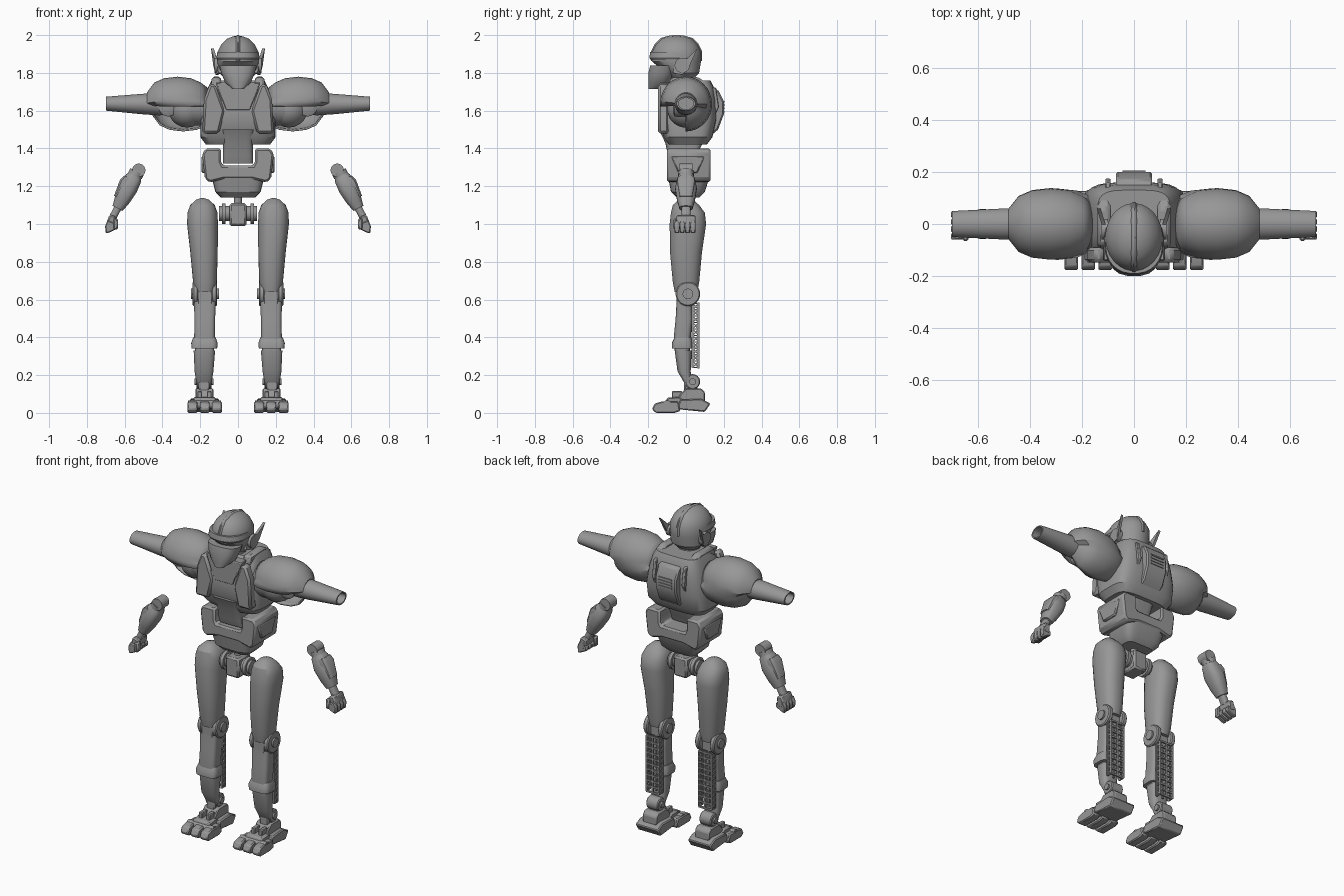
import bpy, bmesh
from math import sin, cos, pi, radians, copysign
from mathutils import Vector, Matrix

cube = bpy.data.objects.get("Cube")
if cube:
    bpy.data.objects.remove(cube, do_unlink=True)

grey = bpy.data.materials.new("plain grey")
grey.use_nodes = True
COLOUR = (.31, .31, .31, 1)
grey.diffuse_color = COLOUR
grey.node_tree.nodes["Principled BSDF"].inputs["Base Color"].default_value = COLOUR


def finish(name, bm, mirror=False, bevel=0, shell=0):
    """Turn a bmesh into a shaded object, optionally mirrored to the other side."""
    bmesh.ops.recalc_face_normals(bm, faces=bm.faces)
    mesh = bpy.data.meshes.new(name)
    bm.to_mesh(mesh)
    bm.free()
    mesh.materials.append(grey)
    mesh.polygons.foreach_set("use_smooth", [True] * len(mesh.polygons))
    mesh.set_sharp_from_angle(angle=radians(32))
    obj = bpy.data.objects.new(name, mesh)
    bpy.context.collection.objects.link(obj)
    if shell:
        solid = obj.modifiers.new("thickness", "SOLIDIFY")
        solid.thickness, solid.offset = shell, 0
    if bevel:
        mod = obj.modifiers.new("bevel", "BEVEL")
        mod.width, mod.segments = bevel, 1
        mod.limit_method = "ANGLE"
    if mirror:
        mod = obj.modifiers.new("mirror", "MIRROR")
        mod.use_mirror_merge = False
    return obj


def along_x(v):
    return Vector((v.z, v.y, v.x))


def along_y(v):
    return Vector((v.x, v.z, v.y))


def loft(name, sections, power=2, sides=28, place=Vector, **options):
    """Skin rounded cross-sections (height, centre x, centre y, radius x, radius y)."""
    bm = bmesh.new()
    rings = []
    for h, cx, cy, rx, ry in sections:
        ring = []
        for i in range(sides):
            a = 2 * pi * (i + .5) / sides
            x = copysign(abs(cos(a)) ** (2 / power), cos(a))
            y = copysign(abs(sin(a)) ** (2 / power), sin(a))
            ring.append(bm.verts.new(place(Vector((cx + rx * x, cy + ry * y, h)))))
        rings.append(ring)
    for low, high in zip(rings, rings[1:]):
        for i in range(sides):
            j = (i + 1) % sides
            bm.faces.new((low[i], low[j], high[j], high[i]))
    bm.faces.new(rings[0])
    bm.faces.new(rings[-1])
    return finish(name, bm, **options)


def prism(name, points, axis, lo, hi, lean=0, **options):
    """Extrude a profile along x (points are y, z) or along y (points are x, z)."""
    bm = bmesh.new()
    ends = []
    for depth in (lo, hi):
        if axis == "x":
            ring = [bm.verts.new((depth + lean * u, u, v)) for u, v in points]
        else:
            ring = [bm.verts.new((u, depth + lean * v, v)) for u, v in points]
        bm.faces.new(ring)
        ends.append(ring)
    for i in range(len(points)):
        j = (i + 1) % len(points)
        bm.faces.new((ends[0][i], ends[0][j], ends[1][j], ends[1][i]))
    return finish(name, bm, **options)


def box(name, x, y, z, **options):
    corners = [(y[0], z[0]), (y[1], z[0]), (y[1], z[1]), (y[0], z[1])]
    return prism(name, corners, "x", x[0], x[1], **options)


def axle(name, x0, x1, y, z, r, **options):
    return loft(name, [(x0, z, y, r, r), (x1, z, y, r, r)], place=along_x, **options)


def both_sides(points):
    return points + [(-x, z) for x, z in reversed(points)]


# Head: skull, crest, face mask, visor and swept ear fins
skull = [(1.77, 0, -.02, .07, .06), (1.8, 0, -.02, .1, .09), (1.86, 0, -.05, .11, .13),
         (1.91, 0, -.05, .11, .13), (1.95, 0, -.05, .09, .11), (1.98, 0, -.05, .06, .08),
         (1.992, 0, -.05, .03, .04), (1.996, 0, -.05, .01, .01)]
loft("skull", skull)
loft("crest", [(h + .004, x, y, rx * .3, ry + .006) for h, x, y, rx, ry in skull[2:]])
loft("face_mask", [(1.715, 0, -.17, .03, .03), (1.75, 0, -.14, .07, .06),
                   (1.8, 0, -.13, .09, .07), (1.84, 0, -.12, .1, .07)], power=2.6, sides=16)
loft("brow_visor", [(1.87, 0, -.07, .11, .12), (1.88, 0, -.07, .115, .125),
                    (1.91, 0, -.07, .11, .12)], power=2.3)
axle("ear_disc", .1, .125, -.02, 1.84, .04, mirror=True)
prism("ear_fin", [(-.07, 1.8), (-.02, 1.79), (.02, 1.84), (.06, 1.93), (.01, 1.88), (-.06, 1.85)],
      "x", .11, .125, lean=.3, mirror=True)
loft("neck", [(1.7, 0, -.03, .07, .07), (1.8, 0, -.03, .06, .06)])

# Torso: rounded chest, armour plates, abdomen and back unit
loft("torso", [(1.42, 0, .01, .17, .1), (1.46, 0, .01, .2, .13), (1.55, 0, .01, .2, .15),
               (1.65, 0, .01, .18, .15), (1.72, 0, .02, .16, .13), (1.76, 0, .03, .14, .1)],
     power=4, sides=32)
prism("chest_plate", [(.07, 1.6), (.12, 1.74), (.15, 1.74), (.18, 1.66), (.19, 1.48), (.1, 1.48)],
      "y", -.148, -.09, bevel=.012, mirror=True)
prism("breast_panel", both_sides([(.065, 1.6), (.12, 1.75)]), "y", -.142, -.08, bevel=.006)
prism("collar", [(-.1, 1.7), (-.08, 1.775), (.06, 1.78), (.12, 1.74), (.12, 1.68)],
      "x", .09, .14, bevel=.012, mirror=True)
loft("abdomen", [(1.32, 0, -.02, .08, .06), (1.36, 0, -.02, .08, .075), (1.43, 0, -.01, .08, .1),
                 (1.5, 0, -.02, .09, .125)], power=6)
prism("back_unit", [(.1, 1.74), (.17, 1.71), (.2, 1.65), (.2, 1.58), (.17, 1.5), (.1, 1.44)],
      "x", -.07, .07, bevel=.008)
prism("back_fin", [(.1, 1.74), (.16, 1.72), (.175, 1.62), (.12, 1.5)],
      "x", .09, .11, bevel=.004, mirror=True)
for i in range(4):
    z = 1.59 + i * .018
    box(f"back_vent_{i}", (-.045, .045), (.195, .205), (z, z + .008))

# Shoulders: draped shell, open at the lower front, over a ball joint
bm = bmesh.new()
rows = []
for x, r in [(.16, .08), (.2, .11), (.25, .132), (.32, .14), (.39, .132), (.44, .11), (.478, .06)]:
    row = []
    for k in range(25):
        a = radians(-5 + k * 11.5)
        row.append(bm.verts.new((x - .03 * (sin(a) < 0), -r * .95 * cos(a), 1.635 + r * sin(a))))
    rows.append(row)
for a, b in zip(rows, rows[1:]):
    for k in range(len(a) - 1):
        bm.faces.new((a[k], a[k + 1], b[k + 1], b[k]))
bm.faces.new(rows[-1])
finish("shoulder_shell", bm, mirror=True, shell=.01)
axle("shoulder_socket", .15, .25, 0, 1.62, .1, mirror=True)
loft("shoulder_ball", [(.27 + .1 * sin(a), 1.61, 0, .1 * cos(a), .1 * cos(a))
                       for a in [radians(-85 + i * 17) for i in range(11)]],
     place=along_x, mirror=True)

# Upper arms with hollow ends
loft("upper_arm", [(.3, 1.63, 0, .05, .05), (.42, 1.635, 0, .06, .06), (.5, 1.635, 0, .055, .06),
                   (.7, 1.637, 0, .037, .05), (.7, 1.637, 0, .03, .04), (.65, 1.637, 0, .03, .04)],
     place=along_x, mirror=True)
loft("arm_knob", [(-.07, .37, 1.62, .03, .03), (-.06, .37, 1.62, .05, .05), (.06, .37, 1.62, .05, .05)],
     place=along_y, mirror=True)

# Separate forearms, sloping outward, with fists
top, wrist = Vector((.525, 0, 1.295)), Vector((.655, 0, 1.05))
down = (wrist - top).normalized()
across = Vector((-down.z, 0, down.x))


def on_arm(v):
    return top + down * v.z + across * v.x + Vector((0, v.y, 0))


loft("forearm", [(.03, 0, 0, .03, .03), (.06, 0, 0, .045, .045), (.12, 0, 0, .05, .058),
                 (.19, 0, 0, .042, .048), (.24, 0, 0, .03, .035), (.24, 0, 0, .02, .025),
                 (.29, 0, 0, .02, .025)], power=2.6, sides=20, place=on_arm, mirror=True)
loft("forearm_guard", [(.07, .02, 0, .03, .045), (.1, .02, 0, .04, .05), (.19, .015, 0, .033, .035)],
     power=4, sides=16, place=on_arm, mirror=True)
loft("elbow_joint", [(-.035, .525, 1.285, .035, .035), (.035, .525, 1.285, .035, .035)],
     place=along_y, mirror=True)
loft("elbow_band", [(.02, 0, 0, .04, .042), (.045, 0, 0, .04, .042)], place=on_arm, mirror=True)
prism("palm", [(.645, 1.04), (.68, 1.05), (.695, 1.01), (.69, .98), (.65, .98)],
      "y", -.05, .05, bevel=.008, mirror=True)
for i in range(4):
    y = -.06 + i * .028
    prism(f"finger_{i}", [(.64, .975), (.64, 1), (.69, 1.02), (.704, .99), (.7, .95), (.68, .955)],
          "y", y, y + .025, bevel=.005, mirror=True)
box("thumb", (.635, .66), (-.065, -.03), (.97, 1.03), bevel=.007, mirror=True)

# Pelvis: notched belt, tapered underside, hip axle
prism("pelvis_belt", both_sides([(.08, 1.31), (.09, 1.33), (.09, 1.4), (.17, 1.4), (.19, 1.37),
                                 (.175, 1.24), (.15, 1.22), (.07, 1.24)][::-1]),
      "y", -.1, .13, bevel=.01)
loft("pelvis_base", [(1.14, 0, .01, .09, .06), (1.17, 0, .01, .12, .09), (1.25, 0, .015, .14, .11)],
     power=5)
prism("pelvis_flank", [(-.08, 1.36), (.1, 1.36), (.06, 1.27), (-.04, 1.27)], "x", .15, .192,
      bevel=.006, mirror=True)
axle("hip_stem", -.1, .1, 0, 1.055, .04)
axle("hip_ring", .065, .085, 0, 1.055, .055, mirror=True)
box("hip_block", (-.045, .045), (-.06, .06), (.99, 1.11), bevel=.01)
loft("waist_post", [(1.1, 0, 0, .02, .02), (1.16, 0, 0, .02, .02)])

# Thighs and knees
loft("thigh", [(.64, .175, 0, .05, .06), (.69, .175, 0, .063, .07), (.85, .18, 0, .073, .085),
               (1, .188, .01, .082, .097), (1.06, .188, .01, .08, .09), (1.1, .188, 0, .065, .07),
               (1.128, .188, 0, .035, .04), (1.137, .188, 0, .01, .01)], power=2.4, mirror=True)
axle("knee_disc", .11, .14, .01, .63, .065, mirror=True, bevel=.006)
axle("knee_disc_outer", .21, .24, .01, .63, .065, mirror=True, bevel=.006)
axle("knee_hub", .1, .25, .01, .63, .028, mirror=True)
box("knee_block", (.13, .22), (-.05, .04), (.57, .69), bevel=.01, mirror=True)

# Shins: upper shell, flared band, tapered lower shell
loft("shin", [(.33, .177, -.02, .05, .04), (.4, .177, -.02, .055, .045), (.5, .176, -.01, .055, .045),
              (.59, .175, -.01, .058, .04)], power=4, mirror=True)
loft("shin_band", [(.34, .178, -.02, .068, .055), (.37, .178, -.02, .07, .055),
                   (.4, .178, -.015, .06, .045)], power=4, mirror=True)
loft("lower_shin", [(.16, .18, .01, .04, .02), (.22, .18, -.01, .05, .035),
                    (.33, .178, -.015, .057, .045)], power=3, mirror=True)

# Lattice frame behind each shin
bm = bmesh.new()


def bar(a, b, width):
    a, b = Vector(a), Vector(b)
    turn = (b - a).to_track_quat("Z", "Y").to_matrix().to_4x4()
    size = Matrix.Diagonal((width, width, (b - a).length, 1))
    bmesh.ops.create_cube(bm, size=1, matrix=Matrix.Translation((a + b) / 2) @ turn @ size)


left, right, front, back, low, high, cells = .135, .22, .035, .067, .24, .58, 10
middle, step = (left + right) / 2, (high - low) / cells
for x in (left, middle, right):
    for y in (front, back):
        bar((x, y, low), (x, y, high), .01)
for i in range(cells + 1):
    z = low + i * step
    bar((left, back, z), (right, back, z), .01)
    for x in (left, right):
        bar((x, front, z), (x, back, z), .006)
        if i < cells:
            bar((x, front, z), (x, back, z + step), .006)
            bar((x, back, z), (x, front, z + step), .006)
finish("shin_lattice", bm, mirror=True)

# Ankles and feet
axle("ankle_disc", .14, .22, .035, .165, .04, mirror=True, bevel=.005)
axle("ankle_hub", .13, .23, .035, .165, .018, mirror=True)
box("ankle_block", (.15, .21), (-.01, .06), (.1, .2), bevel=.008, mirror=True)
prism("instep", [(-.06, .04), (-.03, .1), (0, .13), (.08, .13), (.1, .11), (.1, .05)],
      "x", .13, .225, bevel=.006, mirror=True)
prism("heel", [(-.05, .02), (.1, .005), (.13, .05), (.08, .075), (-.03, .07)],
      "x", .1, .255, bevel=.006, mirror=True)
prism("foot_bridge", [(-.12, .03), (-.1, .08), (-.04, .085), (0, .06), (0, .03)],
      "x", .12, .235, bevel=.006, mirror=True)
axle("toe_axle", .09, .265, -.1, .045, .022, mirror=True)
for i, x in enumerate((.085, .15, .215)):
    prism(f"toe_{i}", [(-.18, .02), (-.165, .05), (-.13, .06), (-.04, .06), (-.03, .01), (-.06, 0), (-.16, 0)],
          "x", x, x + .052, bevel=.006, mirror=True)
for i, x in enumerate((.14, .19)):
    box(f"instep_rib_{i}", (x, x + .025), (-.075, -.02), (.05, .115), bevel=.004, mirror=True)
